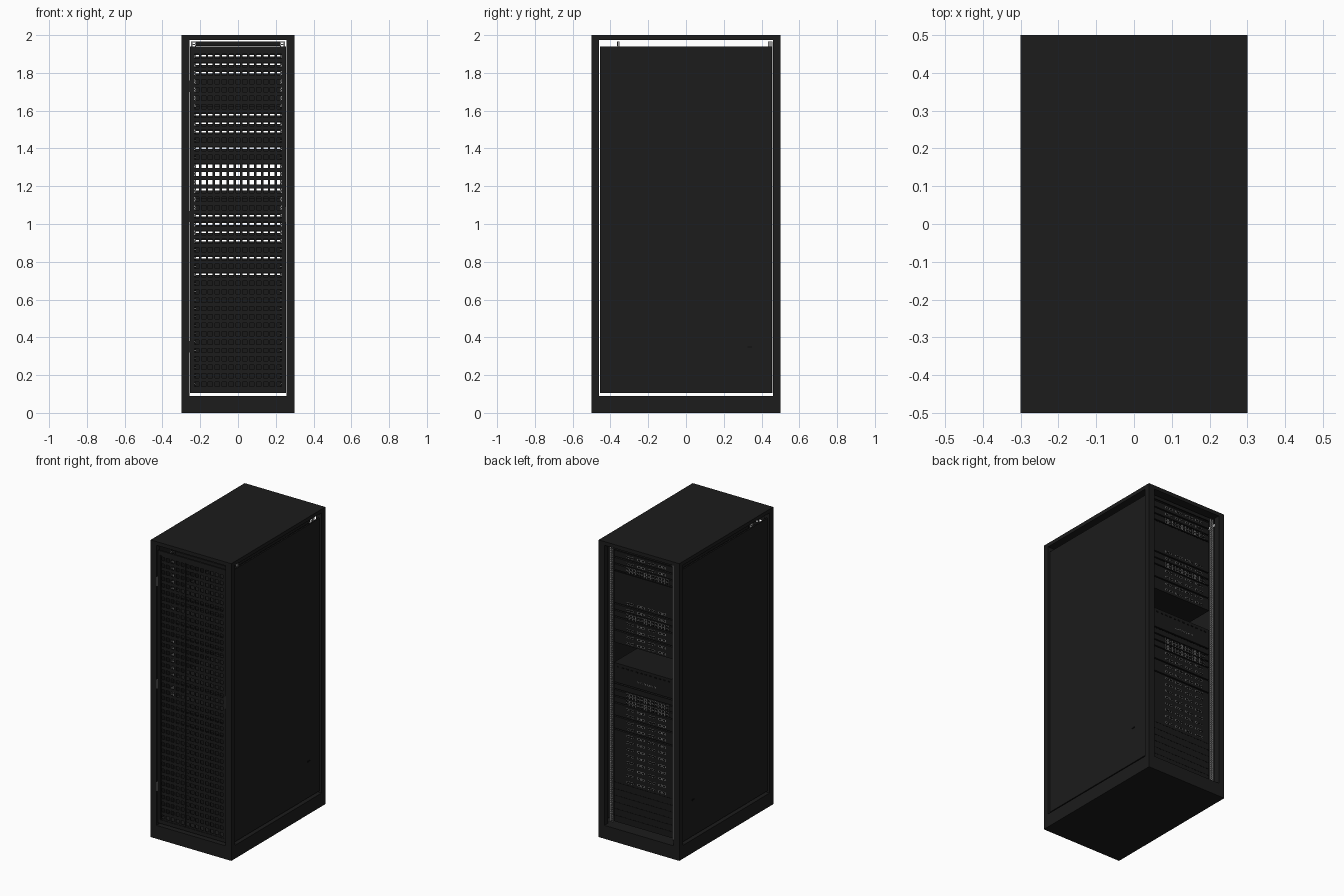
import bpy, bmesh
from mathutils import Matrix, Vector

if "Cube" in bpy.data.objects:
    bpy.data.objects.remove(bpy.data.objects["Cube"])


def material(name, rgb):
    m = bpy.data.materials.new(name)
    m.use_nodes = True
    m.diffuse_color = (*rgb, 1)
    m.node_tree.nodes["Principled BSDF"].inputs["Base Color"].default_value = (*rgb, 1)
    return m


CABINET = material("charcoal paint", (0.0113, 0.0113, 0.0113))
DEVICE = material("black casing", (0.010, 0.010, 0.010))
SOCKET = material("deep black", (0.004, 0.004, 0.004))
STEEL = material("bare steel", (0.32, 0.32, 0.32))


def boxes(name, mat, ranges):
    """One object made of boxes given as (x0, x1, y0, y1, z0, z1)."""
    bm = bmesh.new()
    for x0, x1, y0, y1, z0, z1 in ranges:
        centre = Vector((x0 + x1, y0 + y1, z0 + z1)) / 2
        size = Matrix.Diagonal((x1 - x0, y1 - y0, z1 - z0, 1))
        bmesh.ops.create_cube(bm, size=1, matrix=Matrix.Translation(centre) @ size)
    mesh = bpy.data.meshes.new(name)
    bm.to_mesh(mesh)
    bm.free()
    mesh.materials.append(mat)
    bpy.context.collection.objects.link(bpy.data.objects.new(name, mesh))


def lattice(name, mat, x0, x1, z0, z1, y, cols, rows, bar_x, bar_z, thick):
    """Upright sheet with a regular grid of rectangular holes."""
    dx, dz, t = (x1 - x0) / cols, (z1 - z0) / rows, thick / 2
    upright = [(max(x0, x0 + i * dx - bar_x), min(x1, x0 + i * dx + bar_x), y - t, y + t, z0, z1)
               for i in range(cols + 1)]
    t *= 0.9
    level = [(x0, x1, y - t, y + t, max(z0, z0 + j * dz - bar_z), min(z1, z0 + j * dz + bar_z))
             for j in range(rows + 1)]
    boxes(name, mat, upright + level)


# Cabinet shell
boxes("plinth", CABINET, [(-0.3, 0.3, -0.5, 0.5, 0, 0.09)])
boxes("roof", CABINET, [(-0.3, 0.3, -0.5, 0.5, 1.975, 2)])
for sx, side in ((1, "left"), (-1, "right")):
    for sy, end in ((-1, "front"), (1, "back")):
        x, y = sorted((sx * 0.257, sx * 0.3)), sorted((sy * 0.46, sy * 0.5))
        boxes(f"{end}_{side}_post", CABINET, [(*x, *y, 0.09, 1.975)])
    x = sorted((sx * 0.28, sx * 0.29))
    boxes(f"{side}_panel", CABINET, [(*x, -0.455, 0.455, 0.105, 1.94)])
    x = sorted((sx * 0.29, sx * 0.293))
    boxes(f"{side}_panel_latch", SOCKET, [(*x, 0.325, 0.35, 0.345, 0.352)])

# Front door: frame, mesh, hinges and handle
D0, D1 = -0.49, -0.478
boxes("door_frame", CABINET, [
    (-0.253, -0.237, D0, D1, 0.105, 1.94), (0.237, 0.253, D0, D1, 0.105, 1.94),
    (-0.237, 0.237, D0, D1, 0.105, 0.13), (-0.237, 0.237, D0, D1, 1.91, 1.94)])
lattice("door_mesh", CABINET, -0.237, 0.237, 0.13, 1.91, -0.484, 13, 40, 0.0065, 0.0105, 0.006)
boxes("door_hinges", STEEL,
      [(-0.2575, -0.253, -0.498, -0.48, z - 0.03, z + 0.03) for z in (0.35, 1.04, 1.73)])
boxes("door_handle", STEEL, [(0.249, 0.254, -0.499, -0.49, 1.01, 1.09)])

# Mounting rails with square holes, and the bars that tie them together
for y, end, inward in ((-0.36, "front", 0.008), (0.456, "back", -0.022)):
    for sx, side in ((1, "left"), (-1, "right")):
        x0, x1 = sorted((sx * 0.222, sx * 0.248))
        lattice(f"{end}_{side}_rail", STEEL, x0, x1, 0.105, 1.965, y, 1, 125, 0.006, 0.0035, 0.004)
        x = sorted((sx * 0.246, sx * 0.25))
        boxes(f"{end}_{side}_rail_flange", STEEL,
              [(*x, *sorted((y, y + inward)), 0.105, 1.965)])
    boxes(f"{end}_rail_tie", DEVICE, [(-0.222, 0.222, y - 0.006, y + 0.001, 1.942, 1.965)])

# Rack equipment, placed in rack units: (first unit, height, kind)
UNIT, FLOOR, REAR = 0.0445, 0.11, 0.45
OPEN_JOINTS = {14, 16, 18, 19, 20, 21, 27, 29, 31, 32, 33, 38, 39, 40}
layout = [(u, 1, "filler") for u in range(6)]
layout += [(u, 1, "server") for u in (*range(6, 18), *range(27, 31), 32, 33, 39, 40)]
layout += [(u, 1, "switch") for u in (18, 19, 31, 38)]
layout += [(20, 1, "filler"), (21, 2, "console"), (23, 1, "tray"), (34, 4, "cover")]
FRONT = {"filler": -0.35, "server": -0.35, "switch": -0.05, "console": 0.1,
         "tray": -0.1, "cover": 0.44}

for u, height, kind in sorted(layout):
    z0 = FLOOR + u * UNIT + (0.004 if u in OPEN_JOINTS else 0)
    z1 = FLOOR + (u + height) * UNIT - (0.004 if u + height in OPEN_JOINTS else 0)
    name = f"{kind}_{u + 1}"
    boxes(name, DEVICE, [(-0.222, 0.222, FRONT[kind], REAR, z0, z1)])
    # Mounting ears over the front rails
    if kind in ("server", "filler"):
        boxes(f"{name}_ears", DEVICE,
              [(sx * 0.23 - 0.008, sx * 0.23 + 0.008, -0.372, -0.364, z0, z1 - 0.004)
               for sx in (-1, 1)])
    # Connectors on the rear face
    zc = (z0 + z1) / 2
    if kind == "server":
        ports = [(0.1 - 0.08 * c + dx, zc, 0.012, 0.0065)
                 for c in range(4) for dx in (-0.015, 0.015)]
    elif kind == "switch":
        ports = [(0.12 - 0.027 * c, zc + dz, 0.010, 0.008)
                 for c in range(12) for dz in (-0.010, 0.010)]
    elif kind == "console":
        ports = [(0.04 - 0.025 * c, zc, 0.008, 0.004) for c in range(6)]
    elif kind == "tray":
        ports = [(0.19 - 0.0345 * c, zc, 0.010, 0.006) for c in range(12)]
    else:
        # Shadow seam along the blank panels
        boxes(f"{name}_seam", SOCKET, [(-0.22, 0.22, REAR, REAR + 0.001, z1 - 0.004, z1)])
        continue
    if kind != "tray":
        boxes(f"{name}_port_rims", STEEL,
              [(x - w, x + w, REAR, REAR + 0.002, z - h, z + h) for x, z, w, h in ports])
    boxes(f"{name}_port_sockets", SOCKET,
          [(x - w + 0.002, x + w - 0.002, REAR, REAR + 0.003, z - h + 0.002, z + h - 0.002)
           for x, z, w, h in ports])
